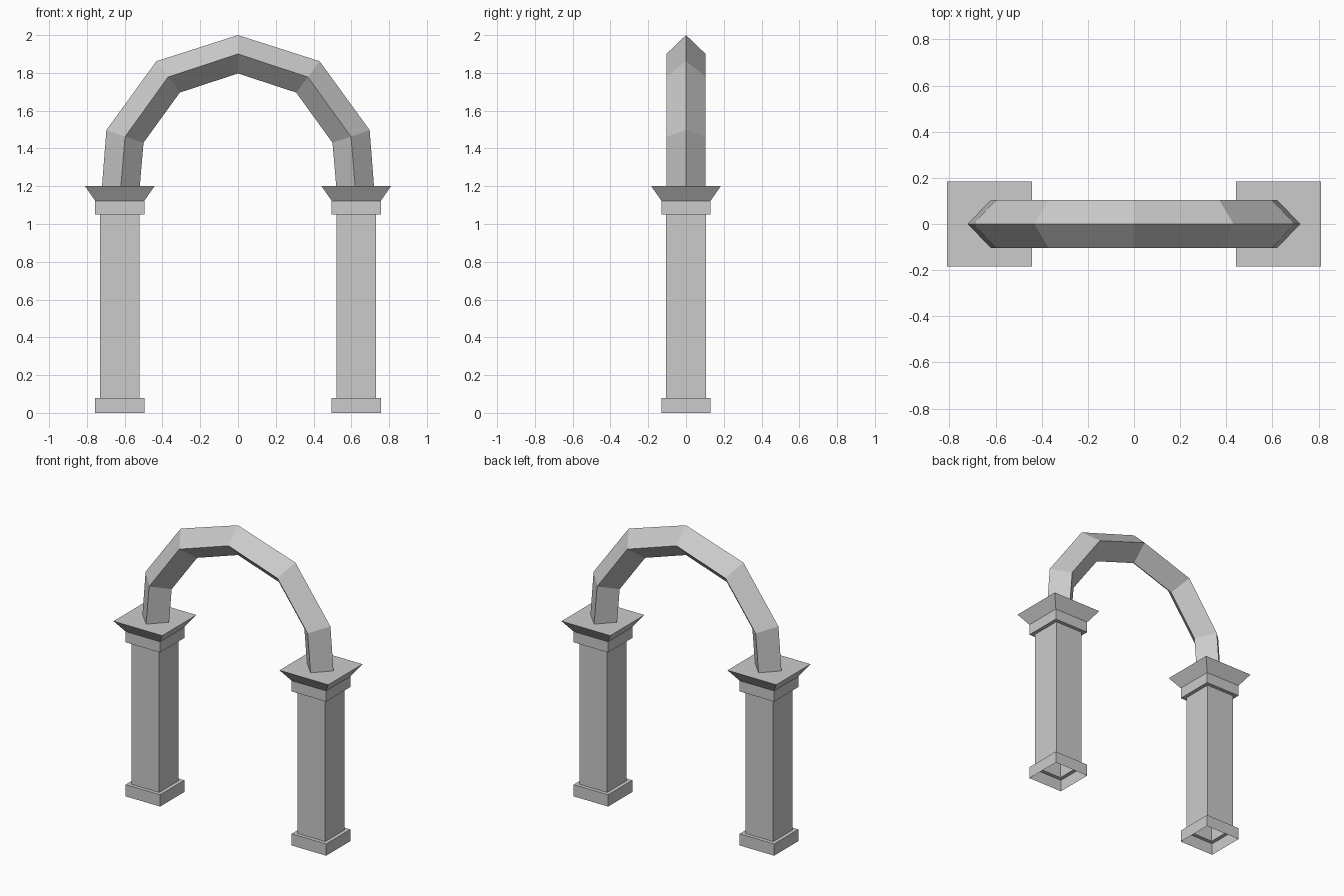
import bpy
import bmesh

cube = bpy.data.objects.get("Cube")
if cube:
    bpy.data.objects.remove(cube, do_unlink=True)

# One plain stone colour
stone = bpy.data.materials.new("grey stone")
stone.use_nodes = True
colour = (0.6, 0.6, 0.6, 1)
stone.diffuse_color = colour
stone.node_tree.nodes["Principled BSDF"].inputs["Base Color"].default_value = colour


def loft(name, rings, cap_end=False):
    """Skin four-sided rings into a flat-shaded shell."""
    bm = bmesh.new()
    loops = [[bm.verts.new(p) for p in ring] for ring in rings]
    for a, b in zip(loops, loops[1:]):
        for i in range(4):
            j = (i + 1) % 4
            bm.faces.new((a[i], a[j], b[j], b[i]))
    if cap_end:
        bm.faces.new(loops[-1])
    bmesh.ops.recalc_face_normals(bm, faces=bm.faces)
    mesh = bpy.data.meshes.new(name)
    bm.to_mesh(mesh)
    bm.free()
    mesh.materials.append(stone)
    obj = bpy.data.objects.new(name, mesh)
    bpy.context.collection.objects.link(obj)
    return obj


def square(half, z):
    return [(-half, -half, z), (half, -half, z), (half, half, z), (-half, half, z)]


# Pillars: hollow base, shaft, collar and flared capital (half width, height)
profile = [(0.13, 0), (0.13, 0.08), (0.105, 0.08), (0.105, 1.05),
           (0.13, 1.05), (0.13, 1.123), (0.184, 1.2)]
for name, side in (("left_pillar", 1), ("right_pillar", -1)):
    pillar = loft(name, [square(h, z) for h, z in profile], cap_end=True)
    pillar.location.x = side * 0.626

# Arch: diamond section, as outer, middle and inner (x, z) at each joint
half_arch = [
    ((0.72, 1.2), (0.62, 1.2), (0.52, 1.2)),
    ((0.697, 1.497), (0.598, 1.462), (0.5, 1.431)),
    ((0.432, 1.862), (0.37, 1.778), (0.308, 1.696)),
    ((0, 2), (0, 1.9), (0, 1.797)),
]


def diamond(joint, side):
    (ox, oz), (mx, mz), (ix, iz) = joint
    depth = 0.104
    return [(side * ox, 0, oz), (side * mx, -depth, mz),
            (side * ix, 0, iz), (side * mx, depth, mz)]


rings = [diamond(j, 1) for j in half_arch]
rings += [diamond(j, -1) for j in reversed(half_arch[:-1])]
loft("arch", rings)
